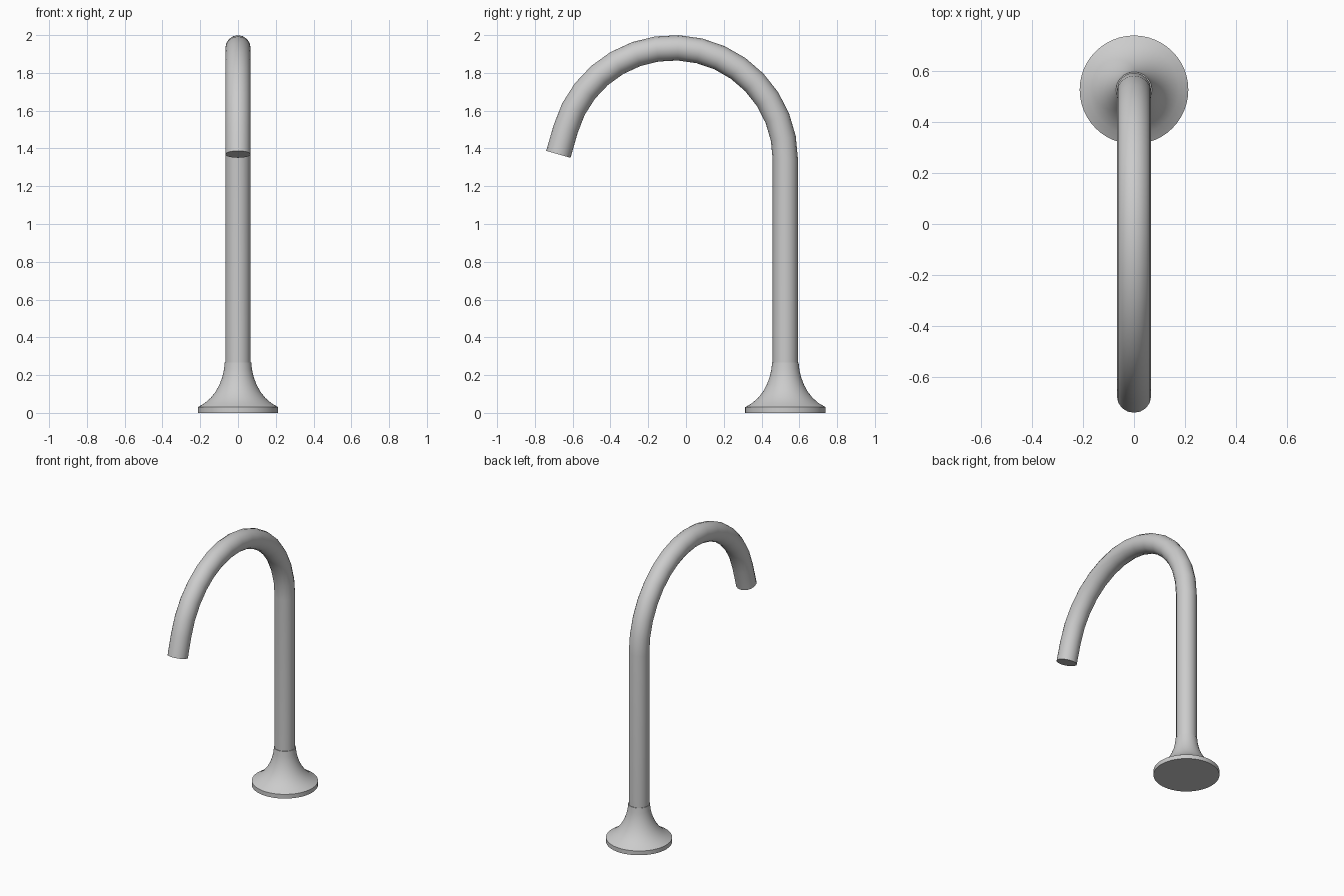
import bpy, bmesh
from math import sin, cos, pi, radians
from mathutils import Vector

if "Cube" in bpy.data.objects:
    bpy.data.objects.remove(bpy.data.objects["Cube"])

COL_Y = 0.526      # column axis
PIPE_R = 0.067
BEND_R = 0.593
BEND_Z = 1.34


def loft(name, rings):
    """Skin a list of vertex rings, cap both ends, shade smooth by angle."""
    bm = bmesh.new()
    loops = [[bm.verts.new(p) for p in ring] for ring in rings]
    n = len(loops[0])
    for a, b in zip(loops, loops[1:]):
        for i in range(n):
            j = (i + 1) % n
            bm.faces.new((a[i], a[j], b[j], b[i]))
    bm.faces.new(loops[0][::-1])
    bm.faces.new(loops[-1])
    bmesh.ops.recalc_face_normals(bm, faces=bm.faces)
    mesh = bpy.data.meshes.new(name)
    bm.to_mesh(mesh)
    bm.free()
    obj = bpy.data.objects.new(name, mesh)
    bpy.context.collection.objects.link(obj)
    bpy.ops.object.select_all(action='DESELECT')
    obj.select_set(True)
    bpy.context.view_layer.objects.active = obj
    bpy.ops.object.shade_smooth_by_angle(angle=radians(35))
    return obj


def ring(centre, across, radius, sides):
    """Circle spanned by the x axis and the 'across' vector."""
    return [centre + radius * (cos(2 * pi * i / sides) * Vector((1, 0, 0))
                               + sin(2 * pi * i / sides) * across)
            for i in range(sides)]


# Flared base flange: lathe profile of (radius, height)
profile = [(0.213, 0), (0.213, 0.03), (0.176, 0.052), (0.144, 0.08),
           (0.118, 0.113), (0.098, 0.15), (0.083, 0.19), (0.074, 0.23),
           (0.070, 0.268)]
loft("base_flange", [ring(Vector((0, COL_Y, z)), Vector((0, 1, 0)), r, 48)
                     for r, z in profile])

# Gooseneck pipe: straight column, round bend, short straight outlet
SWEEP, STEPS, OUTLET = radians(164), 15, 0.14
path = [(Vector((0, COL_Y, 0.2)), 0.0)]
for k in range(STEPS + 1):
    t = SWEEP * k / STEPS
    path.append((Vector((0, COL_Y - BEND_R + BEND_R * cos(t),
                         BEND_Z + BEND_R * sin(t))), t))
end, t = path[-1]
path.append((end + OUTLET * Vector((0, -sin(t), cos(t))), t))
loft("spout_pipe", [ring(c, Vector((0, cos(t), sin(t))), PIPE_R, 16)
                    for c, t in path])
